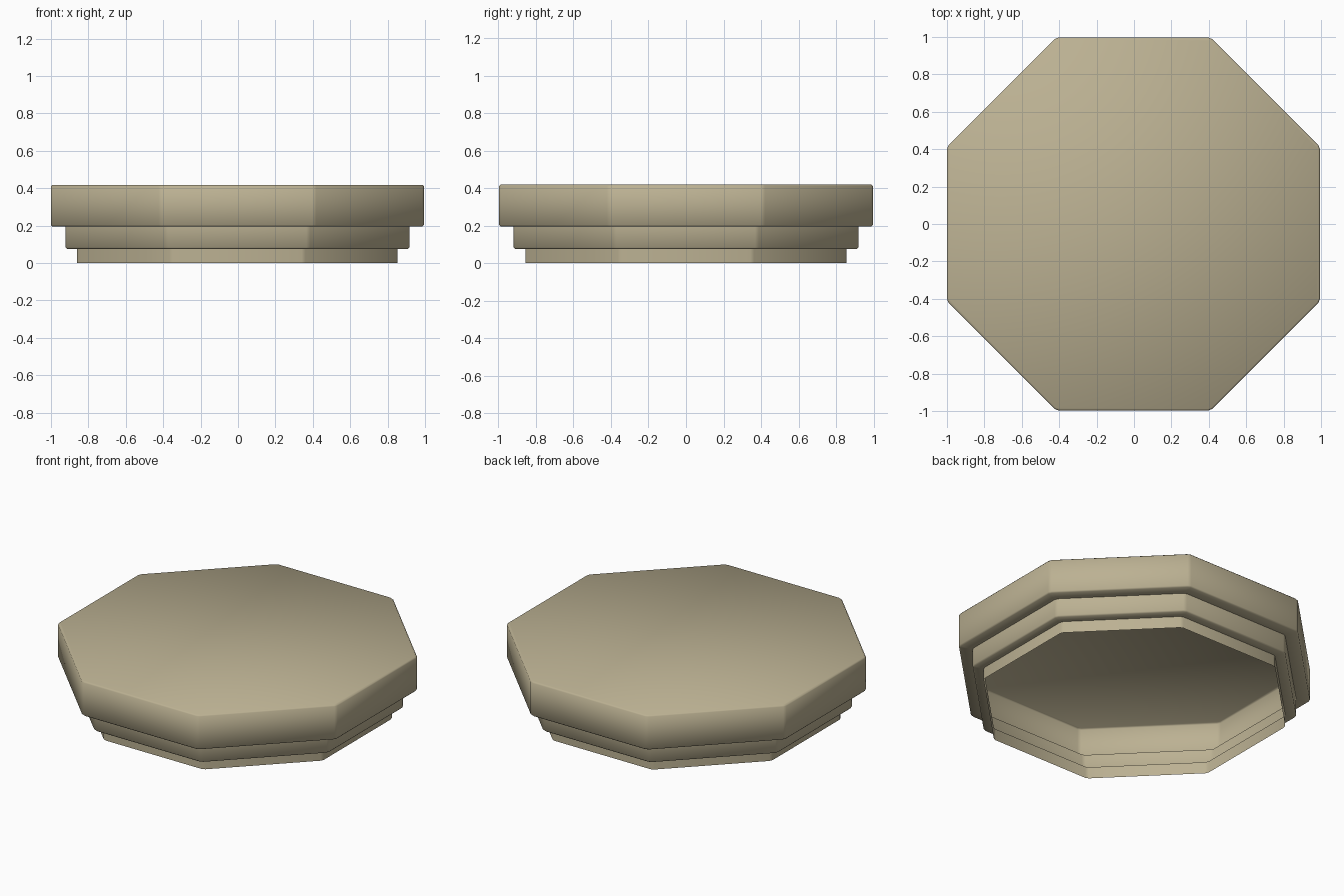
import bpy, bmesh, math

if "Cube" in bpy.data.objects:
    bpy.data.objects.remove(bpy.data.objects["Cube"])

CX = -0.003          # tiny sideways offset of the stepped plate
CHAMFER = 0.012      # half-width of the softened vertical corners

mat = bpy.data.materials.new("sandy tan")
mat.diffuse_color = (0.50, 0.44, 0.29, 1.0)
mat.use_nodes = True
mat.node_tree.nodes["Principled BSDF"].inputs["Base Color"].default_value = mat.diffuse_color


def ring(bm, apothem, z):
    """Octagon with flats on the axes and each corner cut by a small chamfer."""
    half = apothem * math.tan(math.pi / 8) - CHAMFER
    verts = []
    for k in range(8):
        a = k * math.pi / 4
        for t in (-half, half):
            verts.append(bm.verts.new((CX + apothem * math.cos(a) - t * math.sin(a),
                                       apothem * math.sin(a) + t * math.cos(a), z)))
    return verts


# Stepped outline from the open bottom rim to the top: (apothem, height)
B = 0.008
profile = [
    (0.857, 0.0), (0.857, 0.075),
    (0.919 - B, 0.075), (0.919, 0.075 + B), (0.919, 0.195),
    (0.997 - B, 0.195), (0.997, 0.195 + B),
    (0.997, 0.418 - B), (0.997 - B, 0.418),
]

# Open-bottomed thin shell: walls, ledges and top
bm = bmesh.new()
rings = [ring(bm, r, z) for r, z in profile]
for lo, hi in zip(rings, rings[1:]):
    n = len(lo)
    for i in range(n):
        j = (i + 1) % n
        bm.faces.new((lo[i], lo[j], hi[j], hi[i]))
bm.faces.new(rings[-1])
bm.normal_update()

me = bpy.data.meshes.new("stepped_octagon_plate")
bm.to_mesh(me)
bm.free()
me.materials.append(mat)
plate = bpy.data.objects.new("stepped_octagon_plate", me)
bpy.context.collection.objects.link(plate)

# Smooth over the small bevels, sharp at the inner steps
bpy.context.view_layer.objects.active = plate
plate.select_set(True)
bpy.ops.object.shade_smooth_by_angle(angle=math.radians(50))
